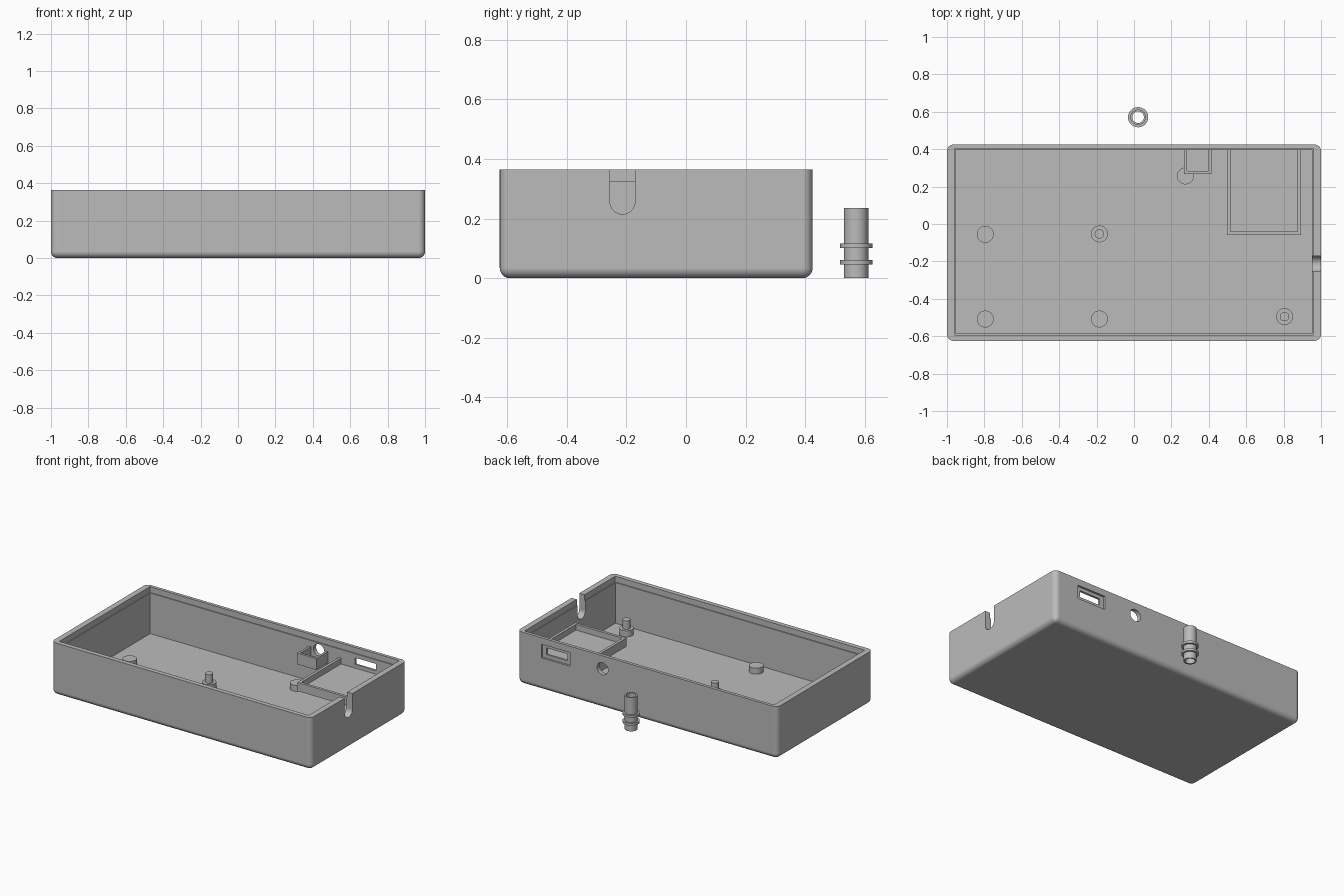
import bpy, bmesh, math
from mathutils import Matrix

cube = bpy.data.objects.get("Cube")
if cube:
    bpy.data.objects.remove(cube, do_unlink=True)

grey = bpy.data.materials.new("plain grey plastic")
grey.diffuse_color = (0.5, 0.5, 0.5, 1)
grey.use_nodes = True
grey.node_tree.nodes["Principled BSDF"].inputs["Base Color"].default_value = (0.5, 0.5, 0.5, 1)


def finish(name, bm):
    mesh = bpy.data.meshes.new(name)
    bmesh.ops.recalc_face_normals(bm, faces=bm.faces)
    bm.to_mesh(mesh)
    bm.free()
    mesh.materials.append(grey)
    obj = bpy.data.objects.new(name, mesh)
    bpy.context.collection.objects.link(obj)
    return obj


def box(name, x, y, z, radius=0):
    """Box from (min, max) ranges; radius rounds all but the top edges."""
    bm = bmesh.new()
    bmesh.ops.create_cube(bm, size=1)
    for v in bm.verts:
        v.co = [r[0] if c < 0 else r[1] for c, r in zip(v.co, (x, y, z))]
    if radius:
        edges = [e for e in bm.edges if min(v.co.z for v in e.verts) < z[1] - 0.01]
        bmesh.ops.bevel(bm, geom=edges, offset=radius, segments=6, profile=0.5, affect='EDGES')
    return finish(name, bm)


def rod(name, centre, radius, length, axis='Z'):
    bm = bmesh.new()
    turn = {'X': Matrix.Rotation(math.pi / 2, 4, 'Y'),
            'Y': Matrix.Rotation(math.pi / 2, 4, 'X'), 'Z': Matrix()}[axis]
    bmesh.ops.create_cone(bm, cap_ends=True, segments=48, radius1=radius, radius2=radius,
                          depth=length, matrix=Matrix.Translation(centre) @ turn)
    return finish(name, bm)


def lathe(name, profile, centre, closed=False):
    """Spin an (r, z) profile around a vertical axis."""
    bm = bmesh.new()
    verts = [bm.verts.new((r, 0, z)) for r, z in profile]
    pairs = list(zip(verts, verts[1:])) + ([(verts[-1], verts[0])] if closed else [])
    edges = [bm.edges.new(p) for p in pairs]
    bmesh.ops.spin(bm, geom=verts + edges, axis=(0, 0, 1), cent=(0, 0, 0),
                   angle=math.tau, steps=48, use_duplicate=False)
    bmesh.ops.remove_doubles(bm, verts=bm.verts, dist=0.0005)
    bmesh.ops.translate(bm, verts=bm.verts, vec=centre)
    return finish(name, bm)


def cut(obj, cutters):
    bpy.context.view_layer.objects.active = obj
    for c in cutters:
        m = obj.modifiers.new("cut", 'BOOLEAN')
        m.operation, m.solver, m.object = 'DIFFERENCE', 'EXACT', c
        bpy.ops.object.modifier_apply(modifier=m.name)
        bpy.data.objects.remove(c, do_unlink=True)


parts = []
floor, rim = 0.043, 0.365

# Open case with a stepped rim
case = box("case", (-1, 1), (-0.625, 0.425), (0, rim), 0.035)
cut(case, [
    box("cavity", (-0.953, 0.953), (-0.586, 0.396), (floor, 0.5)),
    box("rim_step", (-0.96, 0.96), (-0.593, 0.403), (0.325, 0.5)),
    # Cable notch in the end wall
    box("notch_slot", (0.9, 1.1), (-0.255, -0.171), (0.257, 0.5)),
    rod("notch_round", (1, -0.213, 0.257), 0.042, 0.2, 'X'),
    # Socket window with a shallow outer recess, and a round button hole
    box("socket_recess", (0.595, 0.815), (0.411, 0.5), (0.225, 0.32)),
    box("socket_opening", (0.625, 0.785), (0.35, 0.5), (0.25, 0.297)),
    rod("button_hole", (0.345, 0.41, 0.275), 0.042, 0.12, 'Y'),
])
parts.append(case)


# Shallow trays hung on the back wall
def tray(name, x0, x1, y0, z0, z1, wall, base):
    obj = box(name, (x0, x1), (y0, 0.398), (z0, z1))
    cut(obj, [box("pocket", (x0 + wall, x1 - wall), (y0 + wall, 0.5), (z0 + base, 0.5))])
    parts.append(obj)


tray("socket_tray", 0.497, 0.893, -0.058, 0.205, 0.265, 0.019, 0.02)
tray("button_bracket", 0.267, 0.415, 0.268, 0.205, 0.283, 0.016, 0.016)

# Round board supports, two of them with locating pins
for i, (x, y, pin) in enumerate([(-0.795, -0.055, False), (-0.795, -0.508, False),
                                 (-0.185, -0.508, False), (0.275, 0.257, False),
                                 (-0.185, -0.053, True), (0.805, -0.495, True)]):
    profile = [(0, 0.03), (0.045, 0.03), (0.045, 0.085)]
    profile += [(0.025, 0.085), (0.025, 0.145), (0, 0.145)] if pin else [(0, 0.085)]
    parts.append(lathe(f"board_support_{i + 1}", profile, (x, y, 0)))

# Separate hollow button tube with two collars
R, C, B = 0.041, 0.054, 0.031
tube = [(B, 0), (R, 0), (R, 0.046), (C, 0.046), (C, 0.062), (R, 0.062), (R, 0.101),
        (C, 0.101), (C, 0.117), (R, 0.117), (R, 0.235), (B, 0.235)]
parts.append(lathe("button_tube", tube, (0.022, 0.571, 0), closed=True))

# Smooth rounds, crisp edges
for obj in parts:
    bpy.ops.object.select_all(action='DESELECT')
    obj.select_set(True)
    bpy.context.view_layer.objects.active = obj
    bpy.ops.object.shade_smooth_by_angle(angle=math.radians(30))
    m = obj.modifiers.new("flat_panels", 'WEIGHTED_NORMAL')
    m.keep_sharp = True
